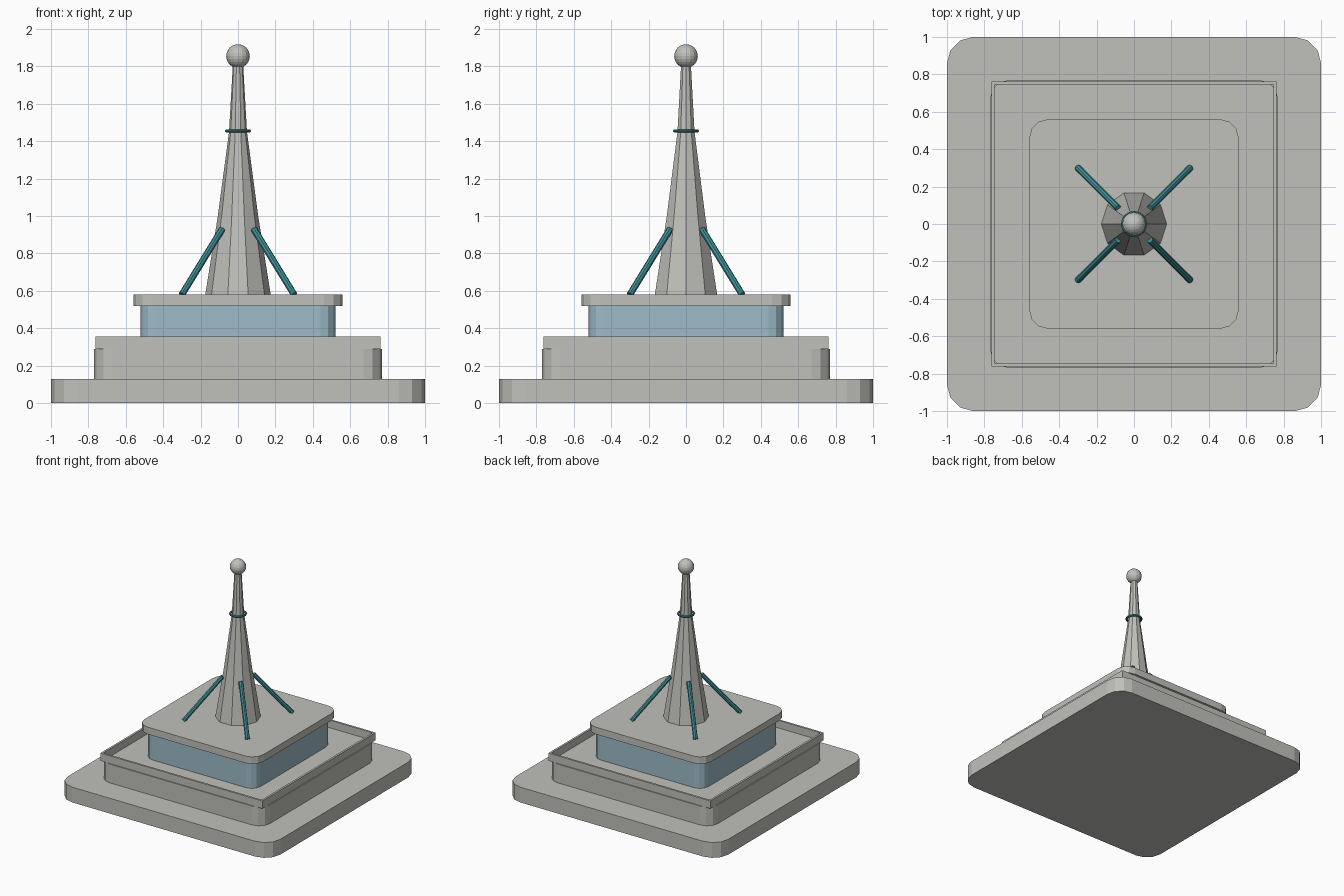
import bpy, bmesh, math
from mathutils import Vector

if "Cube" in bpy.data.objects:
    bpy.data.objects.remove(bpy.data.objects["Cube"])


def material(name, color):
    m = bpy.data.materials.new(name)
    m.use_nodes = True
    m.diffuse_color = (*color, 1)
    m.node_tree.nodes["Principled BSDF"].inputs["Base Color"].default_value = (*color, 1)
    return m


stone = material("warm grey", (0.53, 0.53, 0.50))
glass = material("pale blue", (0.34, 0.50, 0.58))
teal = material("teal", (0.05, 0.27, 0.30))


def finish(bm, name, mat):
    bmesh.ops.recalc_face_normals(bm, faces=bm.faces)
    mesh = bpy.data.meshes.new(name)
    bm.to_mesh(mesh)
    bm.free()
    mesh.materials.append(mat)
    ob = bpy.data.objects.new(name, mesh)
    bpy.context.collection.objects.link(ob)
    return ob


def slab(name, half, radius, z0, z1, mat, steps=3):
    """Square slab with rounded vertical corners."""
    bm = bmesh.new()
    ring = []
    for corner in range(4):
        mid = math.radians(45 + 90 * corner)
        cx = math.copysign(half - radius, math.cos(mid))
        cy = math.copysign(half - radius, math.sin(mid))
        for i in range(steps + 1):
            a = math.pi / 2 * (corner + i / steps)
            ring.append(bm.verts.new((cx + radius * math.cos(a), cy + radius * math.sin(a), z0)))
    base = bm.faces.new(ring)
    top = bmesh.ops.extrude_face_region(bm, geom=[base], use_keep_orig=True)["geom"]
    verts = [v for v in top if isinstance(v, bmesh.types.BMVert)]
    bmesh.ops.translate(bm, verts=verts, vec=(0, 0, z1 - z0))
    return finish(bm, name, mat)


def lathe(name, profile, sides, mat):
    """Spin (radius, height) points around the z axis, capped at both ends."""
    bm = bmesh.new()
    rings = [[bm.verts.new((r * math.cos(2 * math.pi * i / sides),
                            r * math.sin(2 * math.pi * i / sides), z))
              for i in range(sides)] for r, z in profile]
    for low, high in zip(rings, rings[1:]):
        for i in range(sides):
            j = (i + 1) % sides
            bm.faces.new((low[i], low[j], high[j], high[i]))
    bm.faces.new(rings[0])
    bm.faces.new(rings[-1])
    return finish(bm, name, mat)


# Stacked tiers
slab("ground_plinth", 1.0, 0.14, 0, 0.13, stone)
slab("lower_tier", 0.77, 0.10, 0.13, 0.29, stone)
slab("glass_storey", 0.52, 0.08, 0.29, 0.52, glass)
slab("roof_slab", 0.56, 0.10, 0.52, 0.58, stone)

# Parapet around the lower tier: square-cornered open frame
bm = bmesh.new()
outer, inner, low, high = 0.762, 0.745, 0.29, 0.355
loops = [[bm.verts.new((sx * h, sy * h, z))
          for sx, sy in ((1, 1), (-1, 1), (-1, -1), (1, -1))]
         for h, z in ((outer, low), (outer, high), (inner, high), (inner, low))]
for a, b in zip(loops, loops[1:] + loops[:1]):
    for i in range(4):
        j = (i + 1) % 4
        bm.faces.new((a[i], a[j], b[j], b[i]))
finish(bm, "parapet", stone)

# Tapering spire with ball finial
lathe("spire", [(0.175, 0.58), (0.108, 1.0), (0.048, 1.45), (0.027, 1.82)], 10, stone)
bm = bmesh.new()
bmesh.ops.create_uvsphere(bm, u_segments=16, v_segments=12, radius=0.063)
bmesh.ops.translate(bm, verts=bm.verts, vec=(0, 0, 1.855))
finish(bm, "finial_ball", stone)

# Collar ring on the spire
bpy.ops.mesh.primitive_torus_add(major_radius=0.06, minor_radius=0.009, major_segments=24,
                                 minor_segments=8, location=(0, 0, 1.455))
collar = bpy.context.object
collar.name = "spire_collar"
collar.data.materials.append(teal)

# Four diagonal braces
for sx, side in ((1, "left"), (-1, "right")):
    for sy, end in ((1, "back"), (-1, "front")):
        foot = Vector((0.3 * sx, 0.3 * sy, 0.58))
        head = Vector((0.085 * sx, 0.085 * sy, 0.93))
        axis = head - foot
        bm = bmesh.new()
        bmesh.ops.create_cone(bm, cap_ends=True, segments=8, radius1=0.018, radius2=0.018,
                              depth=axis.length)
        ob = finish(bm, f"brace_{end}_{side}", teal)
        ob.location = (foot + head) / 2
        ob.rotation_euler = axis.to_track_quat("Z", "Y").to_euler()
